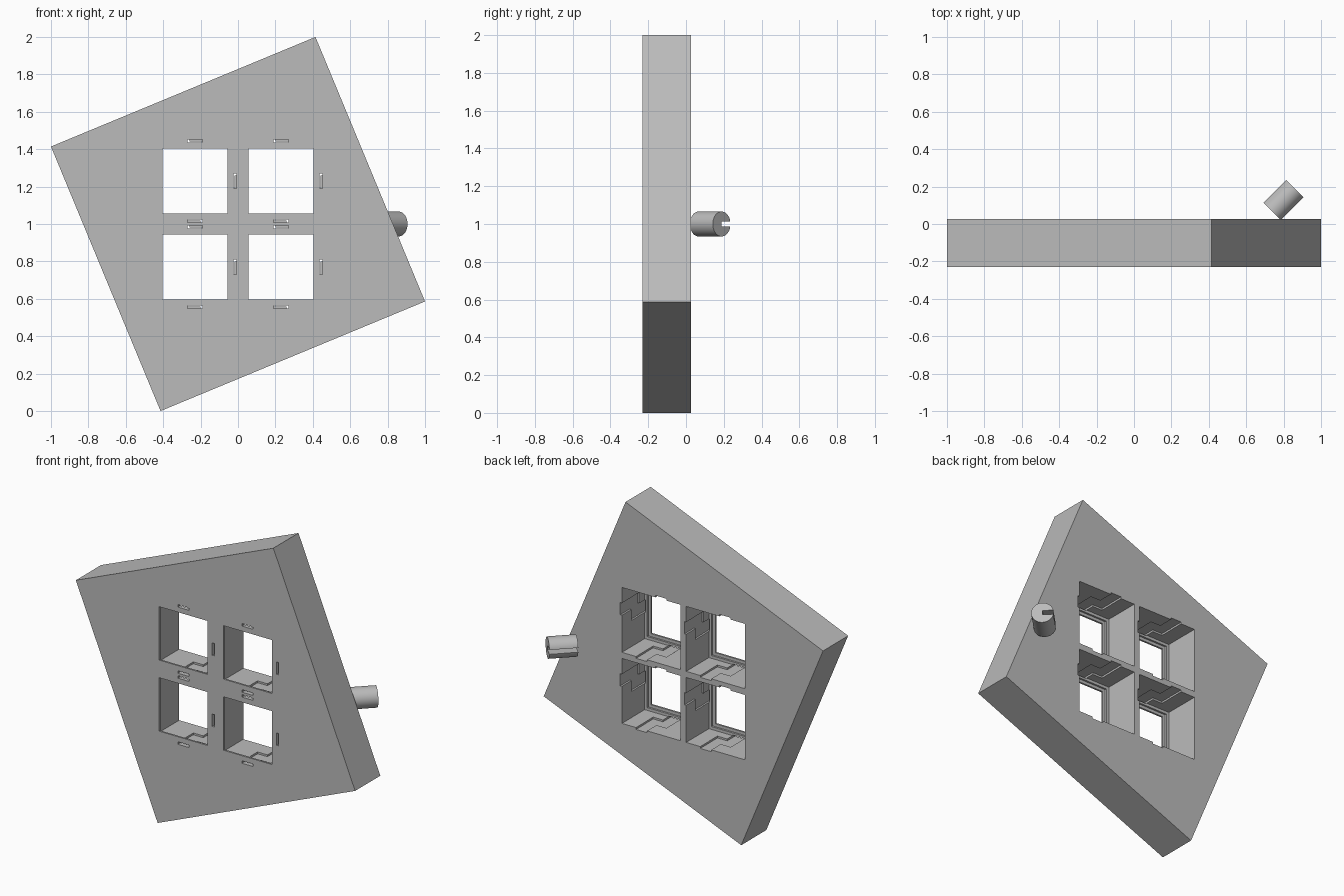
import bpy, bmesh, math
from mathutils import Matrix, Vector

default = bpy.data.objects.get("Cube")
if default:
    bpy.data.objects.remove(default)

grey = bpy.data.materials.new("plain grey")
grey.use_nodes = True
GREY = (0.5, 0.5, 0.5, 1)
grey.diffuse_color = GREY
grey.node_tree.nodes["Principled BSDF"].inputs["Base Color"].default_value = GREY

FRONT, BACK, MID = -0.23, 0.027, 1.0


def finish(name, bm, matrix):
    bm.transform(matrix)
    bmesh.ops.recalc_face_normals(bm, faces=bm.faces)
    mesh = bpy.data.meshes.new(name)
    bm.to_mesh(mesh)
    bm.free()
    mesh.materials.append(grey)
    obj = bpy.data.objects.new(name, mesh)
    bpy.context.scene.collection.objects.link(obj)
    return obj


def box(name, low, high, matrix=Matrix()):
    bm = bmesh.new()
    bmesh.ops.create_cube(bm, size=1)
    low, high = Vector(low), Vector(high)
    place = Matrix.Translation((low + high) / 2) @ Matrix.Diagonal((*(high - low), 1))
    return finish(name, bm, matrix @ place)


def rod(name, start, end, radius):
    bm = bmesh.new()
    start, end = Vector(start), Vector(end)
    axis = end - start
    bmesh.ops.create_cone(bm, cap_ends=True, segments=48, radius1=radius,
                          radius2=radius, depth=axis.length)
    turn = axis.to_track_quat('Z', 'Y').to_matrix().to_4x4()
    return finish(name, bm, Matrix.Translation((start + end) / 2) @ turn)


def carve(target, cutters):
    group = bpy.data.collections.new(target.name + "_cutters")
    bpy.context.scene.collection.children.link(group)
    for c in cutters:
        group.objects.link(c)
        c.hide_render = True
    mod = target.modifiers.new("carve", 'BOOLEAN')
    mod.operation, mod.solver = 'DIFFERENCE', 'EXACT'
    mod.operand_type, mod.collection = 'COLLECTION', group
    bpy.context.view_layer.objects.active = target
    bpy.ops.object.modifier_apply(modifier=mod.name)
    for c in cutters:
        bpy.data.objects.remove(c)
    bpy.data.collections.remove(group)
    bpy.ops.object.select_all(action='DESELECT')
    target.select_set(True)
    bpy.ops.object.shade_smooth_by_angle(angle=math.radians(30))


# Tilted square block
half = math.cos(math.radians(22.5)) ** -1 / math.sqrt(2)
tilt = Matrix.Translation((0, 0, MID)) @ Matrix.Rotation(math.radians(-22.5), 4, 'Y')
block = box("block", (-half, FRONT, -half), (half, BACK, half), tilt)
cutters = []

# Four windows, each stepped towards a thin lip at the front
steps = [(0.173, FRONT - 0.05), (0.192, FRONT + 0.012), (0.21, FRONT + 0.024)]
# Z-shaped groove on every window wall: side start, side end, depth start, depth end
groove = [(-0.04, 0.04, FRONT - 0.03, -0.13),
          (-0.041, 0.11, -0.15, -0.07),
          (0.03, 0.109, -0.09, BACK + 0.03)]
for sx in (-1, 1):
    for sz in (-1, 1):
        centre = Matrix.Translation((sx * 0.23, 0, MID + sz * 0.23))
        for r, y in steps:
            cutters.append(box("window", (-r, y, -r), (r, BACK + 0.05, r), centre))
        for quarter in range(4):
            turn = centre @ Matrix.Rotation(quarter * math.pi / 2, 4, 'Y')
            for a, b, y0, y1 in groove:
                cutters.append(box("groove", (0.206, y0, a), (0.222, y1, b), turn))

# Ring of eight blind holes in the front
for i in range(8):
    a = i * math.pi / 4
    x, z = 0.723 * math.cos(a), MID + 0.723 * math.sin(a)
    cutters.append(rod("hole", (x, FRONT - 0.05, z), (x, FRONT + 0.1, z), 0.042))

# Slanted tunnel leading to the peg
mouth, peg_start = Vector((0.465, FRONT, MID)), Vector((0.738, 0.067, MID))
run = peg_start - mouth
cutters.append(rod("tunnel", mouth - run * 0.4, peg_start + run * 0.2, 0.042))
carve(block, cutters)

# Split hollow peg behind the block
axis = Vector((1, 1, 0)).normalized()
side = Vector((-1, 1, 0)).normalized()
length = 0.172
peg = rod("peg", peg_start, peg_start + axis * length, 0.066)
bore = rod("bore", peg_start - axis * 0.05, peg_start + axis * (length + 0.05), 0.042)
frame = Matrix((side, (0, 0, 1), axis)).transposed().to_4x4()
slot = box("slot", (0, -0.014, -0.05), (0.1, 0.014, length + 0.05),
           Matrix.Translation(peg_start) @ frame)
carve(peg, [bore, slot])
